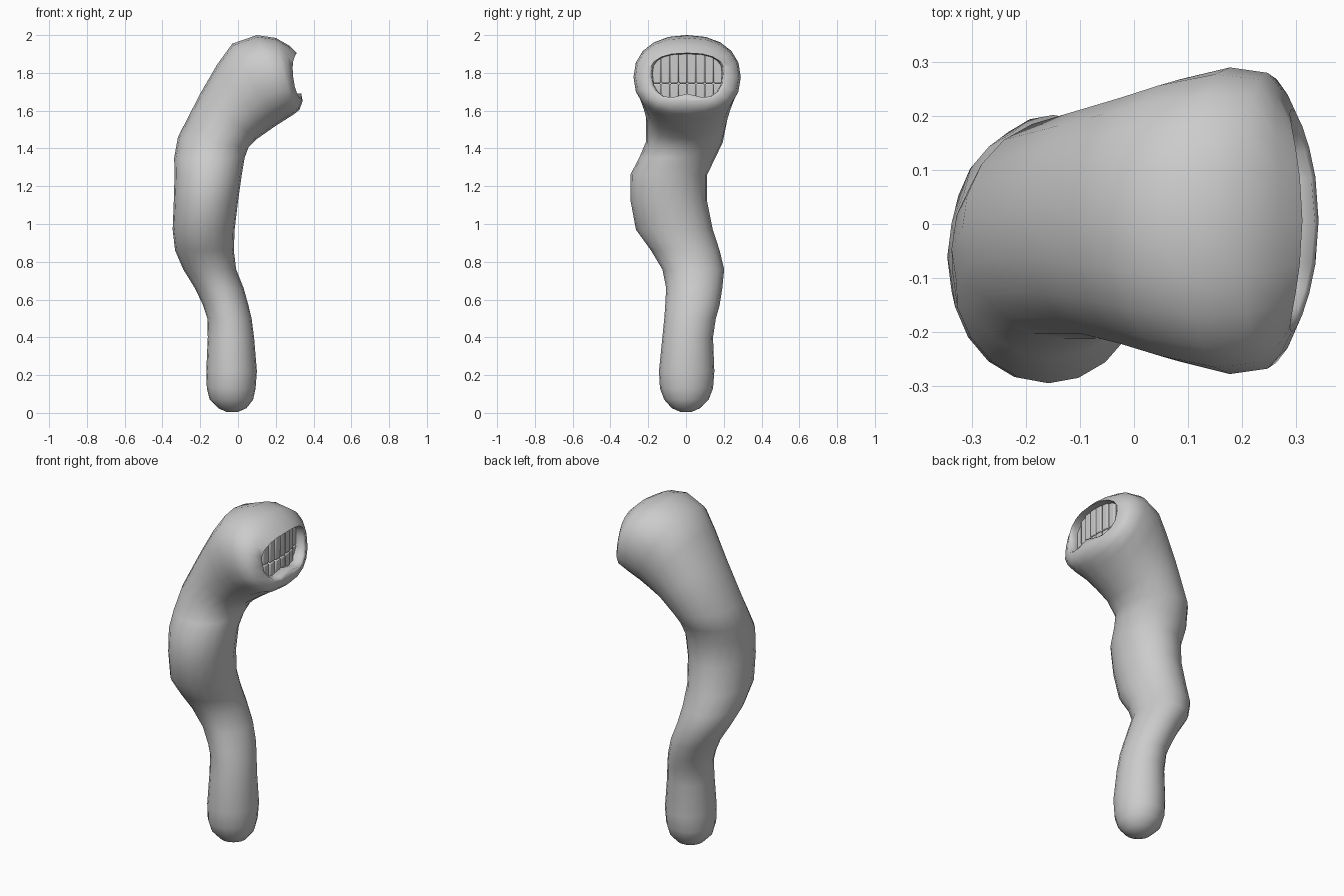
import bpy, bmesh, math

SIDES = 20

def superpow(v, p):
    return math.copysign(abs(v) ** p, v)

def ring(bm, outer, inner, y0, y1, p=1.0, recede=0.0, sag=0.0):
    """Cross-section spanning outer-inner in XZ and y0-y1 sideways."""
    cx, cz = (outer[0] + inner[0]) / 2, (outer[1] + inner[1]) / 2
    ax, az = (outer[0] - inner[0]) / 2, (outer[1] - inner[1]) / 2
    verts = []
    for i in range(SIDES):
        t = 2 * math.pi * i / SIDES
        c, s = superpow(math.cos(t), p), superpow(math.sin(t), p)
        drop = sag * min(1, abs(c) / 0.6) if s < 0 else 0
        verts.append(bm.verts.new((cx + ax * s - recede * c * c,
                                   (y0 + y1) / 2 + (y1 - y0) / 2 * c,
                                   cz + az * s - drop * max(0, -s))))
    return verts

def finish(bm, name, angle):
    bmesh.ops.recalc_face_normals(bm, faces=bm.faces[:])
    me = bpy.data.meshes.new(name)
    bm.to_mesh(me)
    bm.free()
    ob = bpy.data.objects.new(name, me)
    bpy.context.collection.objects.link(ob)
    bpy.context.view_layer.objects.active = ob
    ob.select_set(True)
    bpy.ops.object.shade_smooth_by_angle(angle=math.radians(angle))
    ob.select_set(False)
    return ob

# Stem: z, x range, y range
stem = [(0.005, -0.06, 0.0, -0.03, 0.03), (0.025, -0.105, 0.045, -0.075, 0.075),
        (0.07, -0.15, 0.08, -0.115, 0.12), (0.13, -0.165, 0.093, -0.138, 0.143),
        (0.22, -0.168, 0.1, -0.143, 0.15), (0.40, -0.16, 0.085, -0.125, 0.143),
        (0.50, -0.162, 0.072, -0.115, 0.158), (0.57, -0.185, 0.055, -0.11, 0.178),
        (0.66, -0.228, 0.03, -0.105, 0.192), (0.76, -0.29, -0.01, -0.125, 0.202),
        (0.86, -0.333, -0.022, -0.185, 0.178), (0.97, -0.346, -0.018, -0.265, 0.142),
        (1.12, -0.34, 0.0, -0.293, 0.112), (1.26, -0.336, 0.02, -0.295, 0.112)]
# Head: outer xz, inner xz, y range, squareness, side recess
head = [((-0.338, 1.35), (0.035, 1.35), -0.248, 0.155, 1, 0),
        ((-0.318, 1.46), (0.055, 1.405), -0.213, 0.195, 1, 0),
        ((-0.2, 1.69), (0.1, 1.45), -0.213, 0.222, 0.95, 0),
        ((-0.11, 1.845), (0.15, 1.485), -0.233, 0.245, 0.92, 0),
        ((-0.03, 1.955), (0.2, 1.52), -0.255, 0.268, 0.9, 0),
        ((0.1, 2.0), (0.255, 1.555), -0.278, 0.29, 0.9, 0),
        ((0.2, 1.985), (0.295, 1.58), -0.268, 0.28, 0.88, 0),
        ((0.27, 1.945), (0.325, 1.605), -0.24, 0.25, 0.85, 0.025),
        ((0.312, 1.905), (0.342, 1.65), -0.2, 0.213, 0.8, 0.035)]
# Mouth rim and pocket behind it
mouth = [((0.305, 1.905), (0.335, 1.69), -0.183, 0.197, 0.75, 0.035),
         ((0.285, 1.9), (0.295, 1.69), -0.178, 0.192, 0.75, 0.035),
         ((0.18, 1.91), (0.18, 1.66), -0.18, 0.194, 0.75, 0.03)]

bm = bmesh.new()
loops = [ring(bm, (x0, z), (x1, z), y0, y1) for z, x0, x1, y0, y1 in stem]
loops += [ring(bm, *h) for h in head]
loops += [ring(bm, *m, sag=0.035) for m in mouth]
for a, b in zip(loops, loops[1:]):
    for i in range(SIDES):
        j = (i + 1) % SIDES
        bm.faces.new((a[i], a[j], b[j], b[i]))
bm.faces.new(loops[0])
bm.faces.new(loops[-1])
finish(bm, "worm_body", 75)

# Teeth: two bowed rows of bevelled blocks meeting in a bite line
def tooth_row(name, z0, z1, count):
    bm = bmesh.new()
    w = 0.37 / count
    for i in range(count):
        u = (i + 0.5) / count * 2 - 1
        x, y = 0.255 - 0.035 * u * u, 0.007 + 0.185 * u
        trim = 0.035 * u ** 4
        lo, hi = (z0, z1 - trim) if z0 > 1.7 else (z0 + trim, z1)
        made = bmesh.ops.create_cube(bm, size=1)["verts"]
        for v in made:
            v.co = (x + v.co.x * 0.04, y + v.co.y * w * 0.98,
                    (lo + hi) / 2 + v.co.z * (hi - lo))
    ob = finish(bm, name, 30)
    bev = ob.modifiers.new("rounded", 'BEVEL')
    bev.width, bev.segments = 0.007, 2

tooth_row("upper_teeth", 1.745, 1.915, 8)
tooth_row("lower_teeth", 1.645, 1.743, 8)
